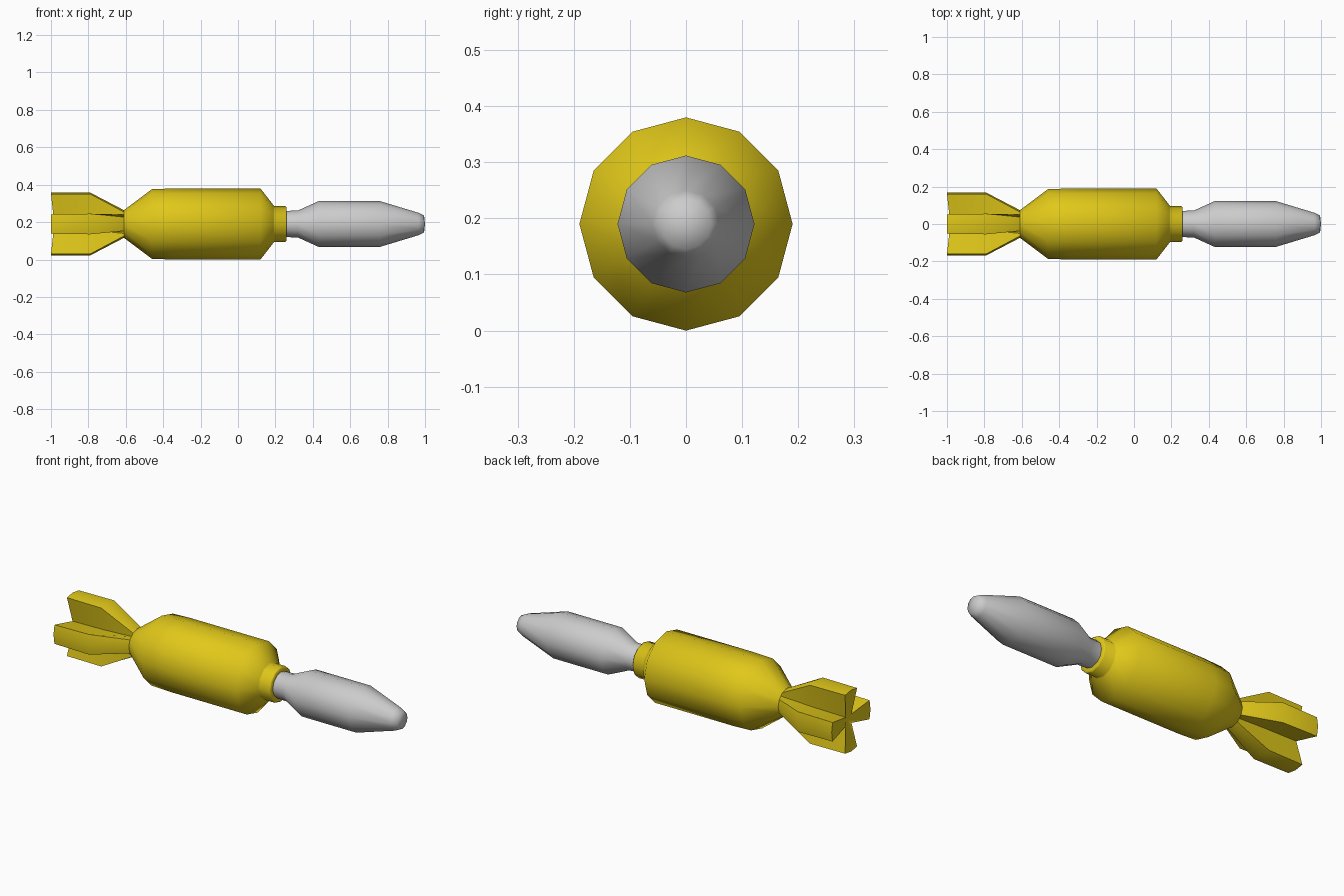
import bpy, bmesh
from math import sin, cos, radians, hypot, atan2, pi

if "Cube" in bpy.data.objects:
    bpy.data.objects.remove(bpy.data.objects["Cube"])

AXIS_Z = 0.19
yellow = bpy.data.materials.new("yellow_paint")
yellow.diffuse_color = (0.75, 0.58, 0.01, 1)
yellow.use_nodes = True
yellow.node_tree.nodes["Principled BSDF"].inputs["Base Color"].default_value = yellow.diffuse_color


def loft(name, rings, start_x=None, end_x=None, mat=None, angle=60):
    """Skin equal-length rings of (x, y, z); close ends with fans to axis points."""
    bm = bmesh.new()
    loops = [[bm.verts.new((x, y, z + AXIS_Z)) for x, y, z in r] for r in rings]
    n = len(loops[0])
    for a, b in zip(loops, loops[1:]):
        for i in range(n):
            j = (i + 1) % n
            bm.faces.new((a[i], a[j], b[j], b[i]))
    for loop, x in ((loops[0], start_x), (loops[-1], end_x)):
        if x is not None:
            c = bm.verts.new((x, 0, AXIS_Z))
            for i in range(n):
                bm.faces.new((loop[i], loop[(i + 1) % n], c))
    bmesh.ops.recalc_face_normals(bm, faces=bm.faces)
    me = bpy.data.meshes.new(name)
    bm.to_mesh(me)
    bm.free()
    ob = bpy.data.objects.new(name, me)
    bpy.context.collection.objects.link(ob)
    if mat:
        me.materials.append(mat)
    bpy.ops.object.select_all(action='DESELECT')
    ob.select_set(True)
    bpy.context.view_layer.objects.active = ob
    bpy.ops.object.shade_smooth_by_angle(angle=radians(angle))
    return ob


def circle(x, r, sides=12):
    return [(x, r * cos(2 * pi * i / sides), r * sin(2 * pi * i / sides))
            for i in range(sides)]


def cross(x, tip, half, side, valley, valley_x=None):
    """Four-finned section: side, tip, side, valley repeated per quarter."""
    pts = []
    v = valley * cos(pi / 4)
    for k in range(4):
        c, s = cos(k * pi / 2), sin(k * pi / 2)
        for px, u, w in ((x, side, -half), (x, tip, 0), (x, side, half),
                         (x if valley_x is None else valley_x, v, v)):
            pts.append((px, u * c - w * s, u * s + w * c))
    return pts


# Main casing with stepped collar
body = [(-0.61, 0.074), (-0.46, 0.186), (-0.35, 0.19), (0.12, 0.19),
        (0.19, 0.1), (0.195, 0.095), (0.255, 0.095), (0.26, 0.09), (0.26, 0.07)]
loft("casing", [circle(x, r) for x, r in body], end_x=0.26, mat=yellow)

# Tail: round waist flaring into four thick fins with a hollowed rear
R = 0.074
loft("tail_fins", [
    cross(-0.61, R, R * 0.5, R * 0.866, R * 0.966),
    cross(-0.79, 0.168, 0.055, 0.16, 0.045),
    cross(-1.0, 0.168, 0.052, 0.16, 0.035, -0.985),
], end_x=-0.97, mat=yellow)

# Grey nose with a narrow neck and blunt tip
nose = [(0.25, 0.07), (0.32, 0.072), (0.43, 0.122), (0.76, 0.122),
        (0.965, 0.06), (0.995, 0.045)]
loft("nose", [circle(x, r) for x, r in nose], start_x=0.25, end_x=1.0)
